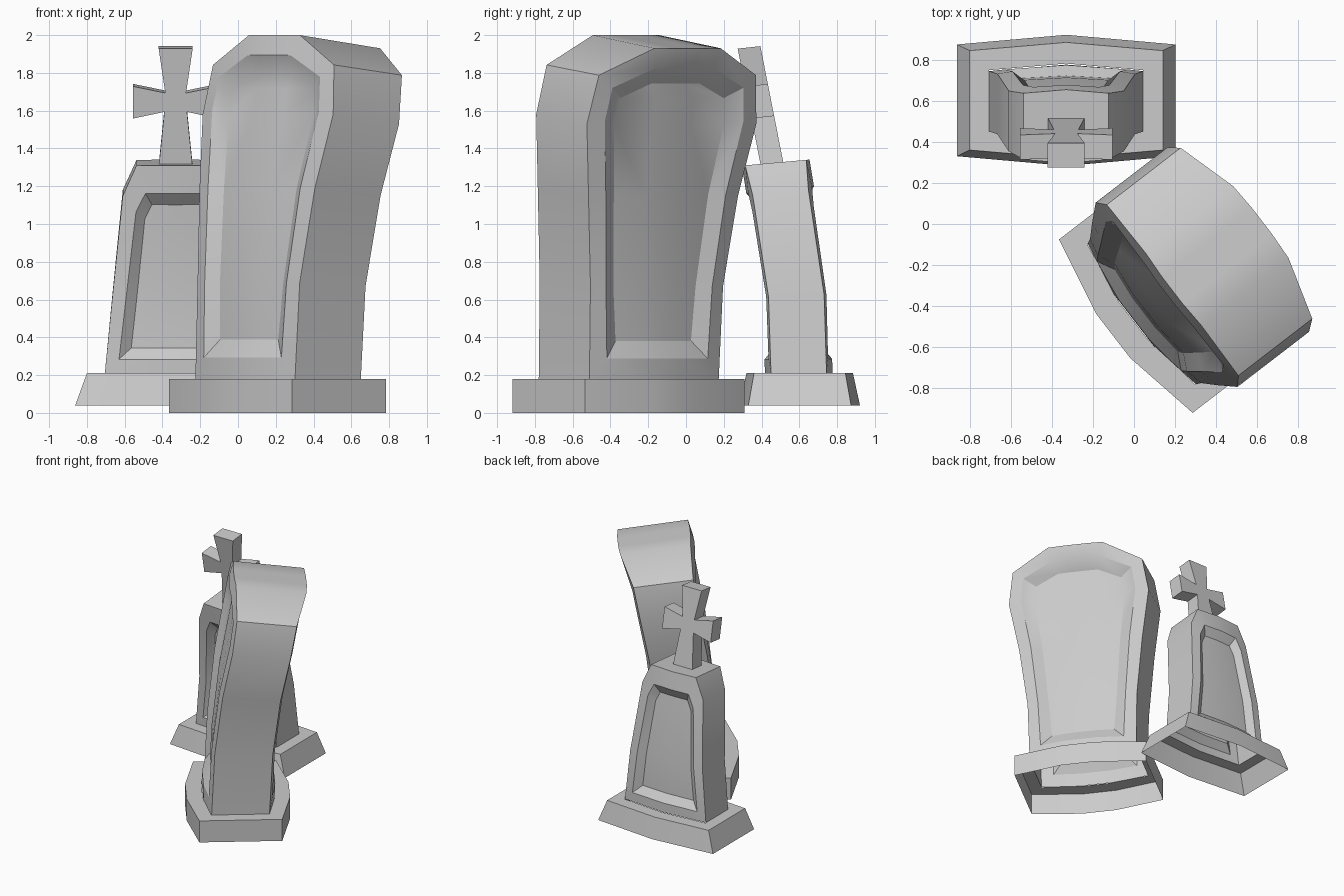
import bpy, bmesh, math
from mathutils import Matrix

if "Cube" in bpy.data.objects:
    bpy.data.objects.remove(bpy.data.objects["Cube"])


def make(name, verts, faces, frame):
    me = bpy.data.meshes.new(name)
    me.from_pydata([frame @ v if hasattr(v, "x") else v for v in verts], [], faces)
    bm = bmesh.new()
    bm.from_mesh(me)
    bmesh.ops.transform(bm, matrix=frame, verts=bm.verts)
    bmesh.ops.recalc_face_normals(bm, faces=bm.faces)
    bm.to_mesh(me)
    bm.free()
    ob = bpy.data.objects.new(name, me)
    bpy.context.collection.objects.link(ob)
    bpy.ops.object.select_all(action='DESELECT')
    ob.select_set(True)
    bpy.context.view_layer.objects.active = ob
    bpy.ops.object.shade_smooth_by_angle(angle=math.radians(28))
    return ob


def lerp(table, z):
    """Interpolate (z, values...) rows."""
    z = min(max(z, table[0][0]), table[-1][0])
    for a, b in zip(table, table[1:]):
        if z <= b[0]:
            t = (z - a[0]) / (b[0] - a[0])
            return [p + (q - p) * t for p, q in zip(a[1:], b[1:])]


def stone(name, frame, half, bulge, recess, cols, lean, outline, bevel, panel):
    """Leaning slab with a bulged, recessed panel on both faces, open underneath."""
    verts, faces = [], []
    C, R = len(cols), len(outline)

    def grid(rows, side, depth):
        start = len(verts)
        for w, z in rows:
            mid, tilt, full = lerp(lean, z)
            for f in cols:
                b = side * (half - depth + bulge * (1 - min(1, (f * w / full) ** 2)))
                verts.append((f * w, mid + b, z - b * tilt))
        return start

    # boundary of a grid, starting along the bottom row
    rim = list(range(C)) + [r * C + C - 1 for r in range(1, R)]
    rim += [(R - 1) * C + c for c in range(C - 2, -1, -1)] + [r * C for r in range(R - 2, 0, -1)]

    def bridge(a, b, first=0):
        n = len(rim)
        for i in range(first, n):
            j = (i + 1) % n
            faces.append((a + rim[i], a + rim[j], b + rim[j], b + rim[i]))

    starts = []
    for side in (-1, 1):
        o, m, p = grid(outline, side, 0), grid(bevel, side, 0), grid(panel, side, recess)
        bridge(o, m)
        bridge(m, p)
        for r in range(R - 1):
            for c in range(C - 1):
                k = p + r * C + c
                faces.append((k, k + 1, k + C + 1, k + C))
        starts.append(o)
    bridge(starts[0], starts[1], C - 1)
    # drop grid points that only served the rims
    used = sorted({i for f in faces for i in f})
    new = {v: i for i, v in enumerate(used)}
    make(name, [verts[i] for i in used], [[new[i] for i in f] for f in faces], frame)


def plinth(name, frame, cols, loops):
    """Stacked bowed outlines, open underneath: loops of (half width, half depth, bulge, z)."""
    verts, faces = [], []
    n = 2 * len(cols)
    for w, d, k, z in loops:
        for side, order in ((-1, cols), (1, cols[::-1])):
            verts += [(f * w, side * (d + k * (abs(f) < 1)), z) for f in order]
    for r in range(len(loops) - 1):
        for i in range(n):
            j = (i + 1) % n
            faces.append((r * n + i, r * n + j, (r + 1) * n + j, (r + 1) * n + i))
    make(name, verts, faces, frame)


# large round-topped headstone, leaning back
big = Matrix.Translation((0.21, -0.305, 0)) @ Matrix.Rotation(math.radians(-52.4), 4, 'Z')
stone("large_headstone", big, 0.22, 0.057, 0.055, [-1, -0.36, 0.36, 1],
      [(0.18, 0.003, 0, 0.432), (0.68, 0.026, 0.04, 0.443), (1.17, 0.083, 0.08, 0.50),
       (1.555, 0.155, 0.115, 0.566), (1.815, 0.199, 0.12, 0.56), (1.965, 0.2465, 0.13, 0.56)],
      [(0.432, 0.18), (0.443, 0.68), (0.50, 1.17), (0.566, 1.555), (0.525, 1.815), (0.221, 1.965)],
      [(0.337, 0.29), (0.355, 0.68), (0.40, 1.17), (0.463, 1.57), (0.438, 1.75), (0.186, 1.86)],
      [(0.252, 0.385), (0.275, 0.68), (0.315, 1.17), (0.366, 1.55), (0.345, 1.69), (0.16, 1.77)])
plinth("large_base", big, [-1, -0.255, 0.255, 1],
       [(0.533, 0.315, 0.078, 0), (0.533, 0.315, 0.078, 0.18), (0.432, 0.22, 0.05, 0.18)])

# small shouldered headstone, leaning forward
small = Matrix.Translation((-0.33, 0.602, 0))
stone("small_headstone", small, 0.147, 0.032, 0.05, [-1, 0, 1],
      [(0.21, -0.005, 0, 0.375), (0.62, -0.018, -0.04, 0.335),
       (1.17, -0.102, -0.11, 0.28), (1.325, -0.127, -0.09, 0.28)],
      [(0.375, 0.21), (0.335, 0.62), (0.28, 1.165), (0.207, 1.325)],
      [(0.30, 0.285), (0.262, 0.62), (0.21, 1.08), (0.16, 1.18)],
      [(0.235, 0.345), (0.205, 0.62), (0.163, 1.04), (0.125, 1.115)])
plinth("small_base", small, [-1, 0, 1],
       [(0.532, 0.272, 0.047, 0.04), (0.47, 0.242, 0.04, 0.21), (0.375, 0.147, 0.032, 0.21)])

# flared cross on top of the small headstone
edge = [(0.09, 1.305), (0.06, 1.60), (0.225, 1.565), (0.225, 1.735), (0.055, 1.70), (0.09, 1.935)]
edge += [(-x, z) for x, z in reversed(edge)]
n = len(edge)
verts = [(x, -0.147 - 0.197 * (z - 1.32) + b, z + 0.11 * b) for b in (-0.06, 0.06) for x, z in edge]
faces = [(i, (i + 1) % n, (i + 1) % n + n, i + n) for i in range(n)]
for o in (0, n):
    faces += [[o + i for i in q] for q in
              ((0, 1, 10, 11), (1, 4, 7, 10), (4, 5, 6, 7), (1, 2, 3, 4), (7, 8, 9, 10))]
make("cross", verts, faces, small)
